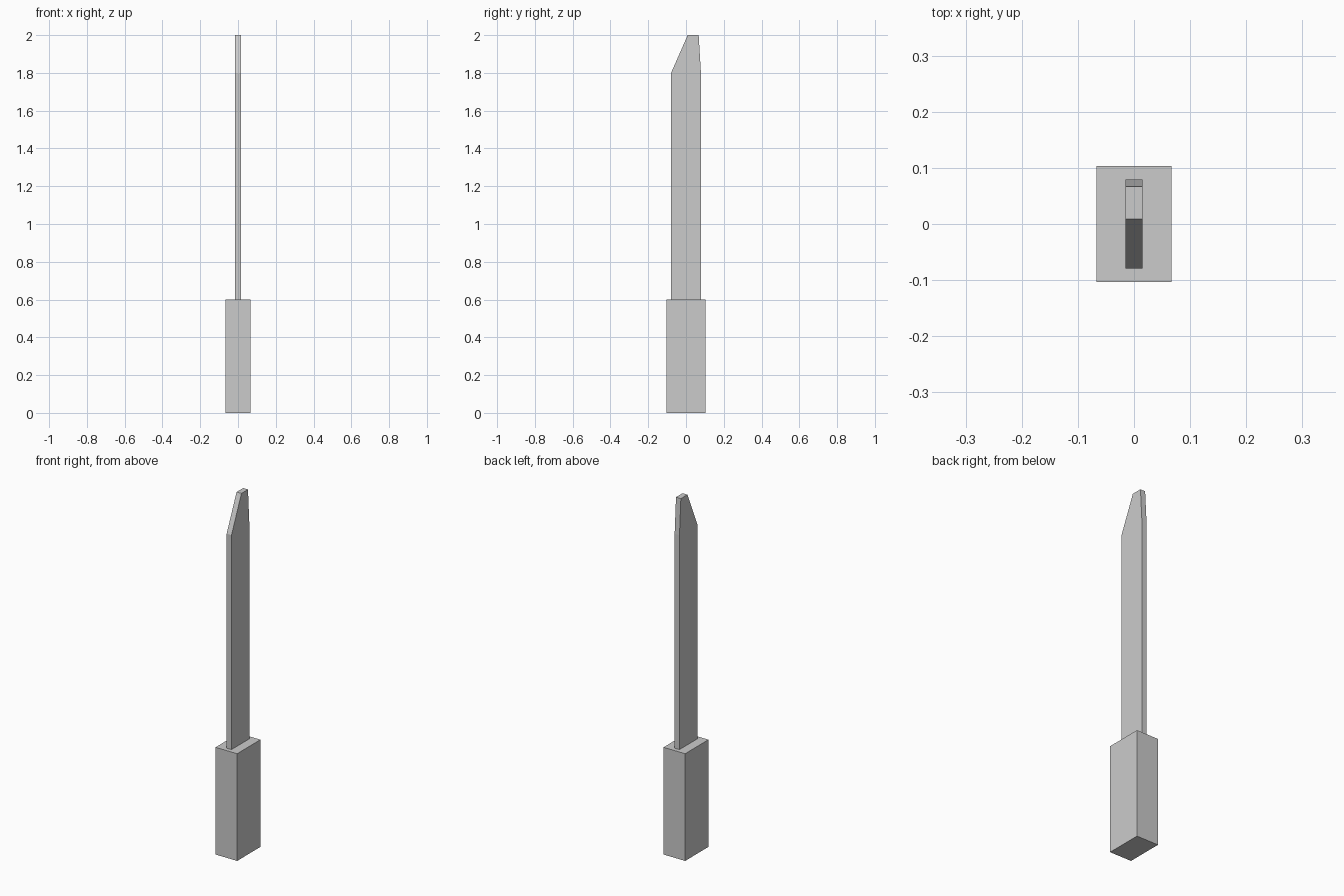
import bpy, bmesh

if "Cube" in bpy.data.objects:
    bpy.data.objects.remove(bpy.data.objects["Cube"])


def prism(name, profile, half_width):
    """Extrude a (y, z) side profile symmetrically along x."""
    bm = bmesh.new()
    face = bm.faces.new([bm.verts.new((-half_width, y, z)) for y, z in profile])
    ext = bmesh.ops.extrude_face_region(bm, geom=[face])
    verts = [g for g in ext["geom"] if isinstance(g, bmesh.types.BMVert)]
    bmesh.ops.translate(bm, verts=verts, vec=(2 * half_width, 0, 0))
    bmesh.ops.recalc_face_normals(bm, faces=bm.faces)
    mesh = bpy.data.meshes.new(name)
    bm.to_mesh(mesh)
    bm.free()
    obj = bpy.data.objects.new(name, mesh)
    bpy.context.collection.objects.link(obj)
    return obj


# Block handle
prism("handle", [(-0.103, 0), (0.103, 0), (0.103, 0.6), (-0.103, 0.6)], 0.067)

# Thin blade with a slanted tip
prism("blade", [(-0.079, 0.6), (0.079, 0.6), (0.079, 1.8),
                (0.067, 2.0), (0.009, 2.0), (-0.079, 1.8)], 0.015)
